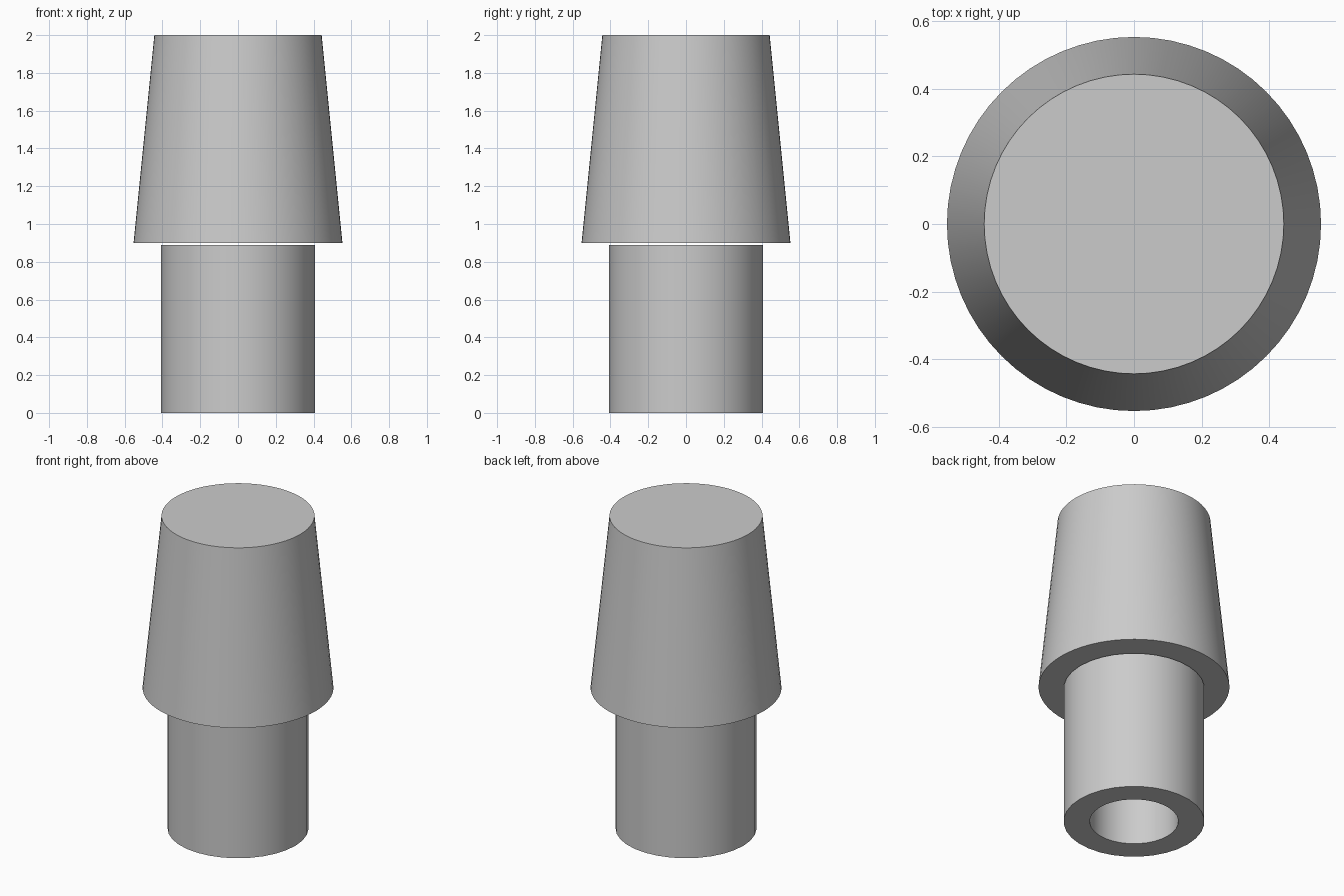
import bpy
import bmesh
from math import radians
from mathutils import Matrix

cube = bpy.data.objects.get("Cube")
if cube:
    bpy.data.objects.remove(cube, do_unlink=True)

# Single grey finish
grey = bpy.data.materials.new("plain_grey")
grey.use_nodes = True
colour = (0.6, 0.6, 0.6, 1)
grey.diffuse_color = colour
grey.node_tree.nodes["Principled BSDF"].inputs["Base Color"].default_value = colour

BORE_RADIUS = 0.257
BORE_SIDES = 32


def hollow_cone(name, z_low, z_high, r_low, r_high, sides):
    """Tapered or straight tube around the shared bore."""
    bm = bmesh.new()

    def ring(radius, z, count):
        made = bmesh.ops.create_circle(bm, segments=count, radius=radius,
                                       matrix=Matrix.Translation((0, 0, z)))
        return list({e for v in made["verts"] for e in v.link_edges})

    outer_low, outer_high = ring(r_low, z_low, sides), ring(r_high, z_high, sides)
    bore_high = ring(BORE_RADIUS, z_high, BORE_SIDES)
    bore_low = ring(BORE_RADIUS, z_low, BORE_SIDES)
    loops = [outer_low, outer_high, bore_high, bore_low]
    for a, b in zip(loops, loops[1:] + loops[:1]):
        bmesh.ops.bridge_loops(bm, edges=a + b)
    bmesh.ops.recalc_face_normals(bm, faces=bm.faces)

    mesh = bpy.data.meshes.new(name)
    bm.to_mesh(mesh)
    bm.free()
    mesh.materials.append(grey)
    obj = bpy.data.objects.new(name, mesh)
    bpy.context.collection.objects.link(obj)
    bpy.ops.object.select_all(action="DESELECT")
    obj.select_set(True)
    bpy.context.view_layer.objects.active = obj
    bpy.ops.object.shade_smooth_by_angle(angle=radians(30))


# Straight lower sleeve, and the tapered collar just clear of it
hollow_cone("lower_sleeve", 0, 0.89, 0.408, 0.408, 32)
hollow_cone("tapered_collar", 0.9, 2, 0.553, 0.443, 64)
